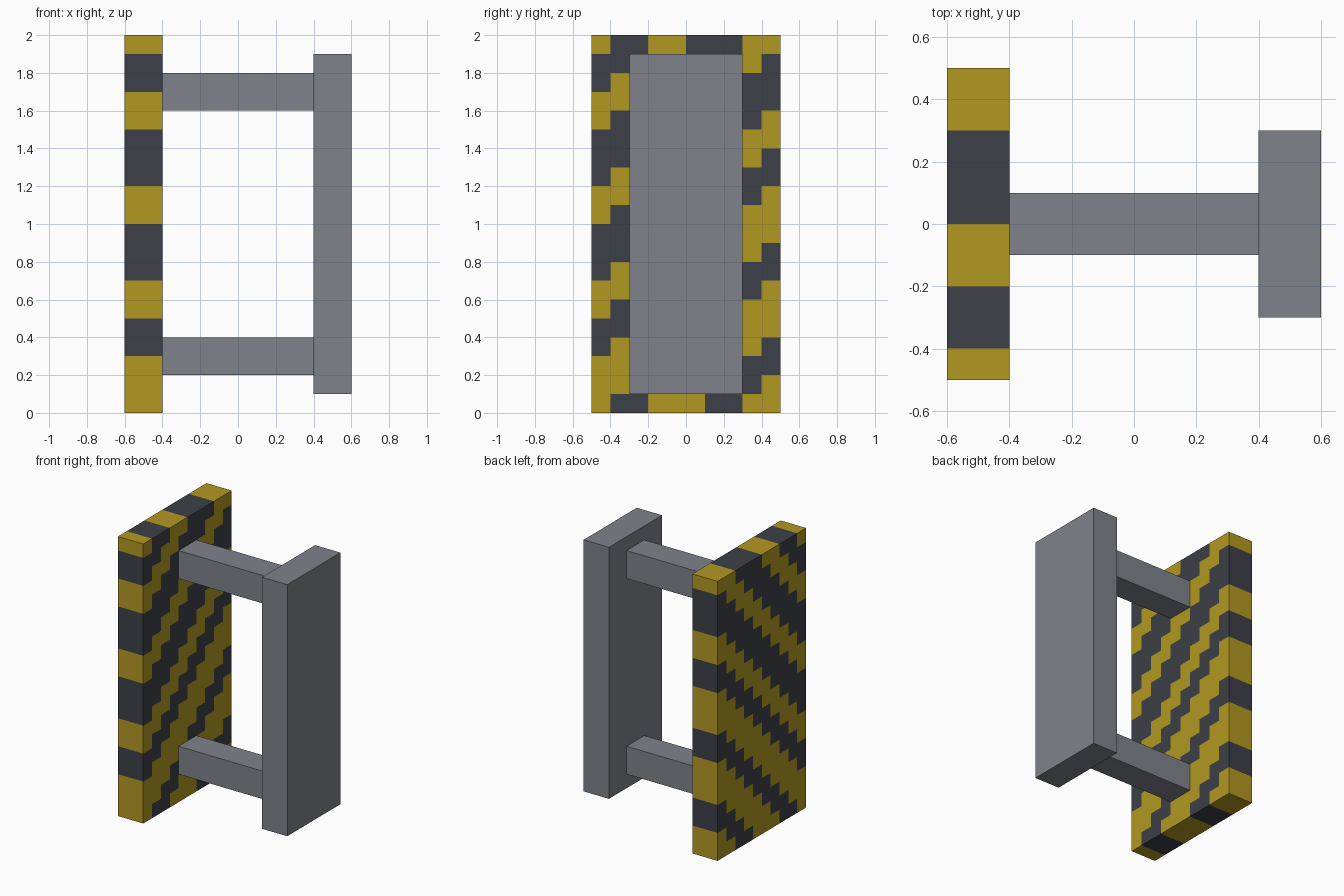
import bpy
import bmesh
import math
from mathutils import Vector

cube = bpy.data.objects.get("Cube")
if cube:
    bpy.data.objects.remove(cube, do_unlink=True)


def material(name, rgb):
    mat = bpy.data.materials.new(name)
    mat.use_nodes = True
    colour = (*rgb, 1)
    mat.diffuse_color = colour
    mat.node_tree.nodes["Principled BSDF"].inputs["Base Color"].default_value = colour
    return mat


grey = material("steel grey", (0.21, 0.225, 0.255))
yellow = material("hazard yellow", (0.45, 0.315, 0.016))
dark = material("hazard dark", (0.045, 0.051, 0.063))


def box_mesh(low, high):
    """A bmesh box between two opposite corners."""
    low, high = Vector(low), Vector(high)
    bm = bmesh.new()
    bmesh.ops.create_cube(bm, size=1)
    bmesh.ops.scale(bm, vec=high - low, verts=bm.verts)
    bmesh.ops.translate(bm, vec=(low + high) / 2, verts=bm.verts)
    return bm


def finish(bm, name, mats):
    mesh = bpy.data.meshes.new(name)
    bm.to_mesh(mesh)
    bm.free()
    for mat in mats:
        mesh.materials.append(mat)
    obj = bpy.data.objects.new(name, mesh)
    bpy.context.collection.objects.link(obj)
    return obj


# Striped panel, cut into square cells
CELL = 0.1
panel = box_mesh((-0.6, -0.5, 0), (-0.4, 0.5, 2))
cuts = [((0, -0.5 + i * CELL, 0), (0, 1, 0)) for i in range(1, 10)]
cuts += [((0, 0, i * CELL), (0, 0, 1)) for i in range(1, 20)]
for point, normal in cuts:
    bmesh.ops.bisect_plane(panel, geom=panel.verts[:] + panel.edges[:] + panel.faces[:],
                           plane_co=point, plane_no=normal)

# Diagonal dark stripes climb one cell per column
STRIPES = [(-7, -6), (-2, -1), (3, 4), (7, 9), (12, 14), (17, 18)]
for face in panel.faces:
    inside = face.calc_center_median() - face.normal * CELL / 2
    column = math.floor((inside.y + 0.5) / CELL)
    row = math.floor(inside.z / CELL)
    face.material_index = int(any(a <= row - column <= b for a, b in STRIPES))
finish(panel, "striped_panel", [yellow, dark])

# Connecting arms
for name, z in (("lower_arm", 0.2), ("upper_arm", 1.6)):
    finish(box_mesh((-0.4, -0.1, z), (0.4, 0.1, z + 0.2)), name, [grey])

# Mounting plate
finish(box_mesh((0.4, -0.3, 0.1), (0.6, 0.3, 1.9)), "mounting_plate", [grey])
